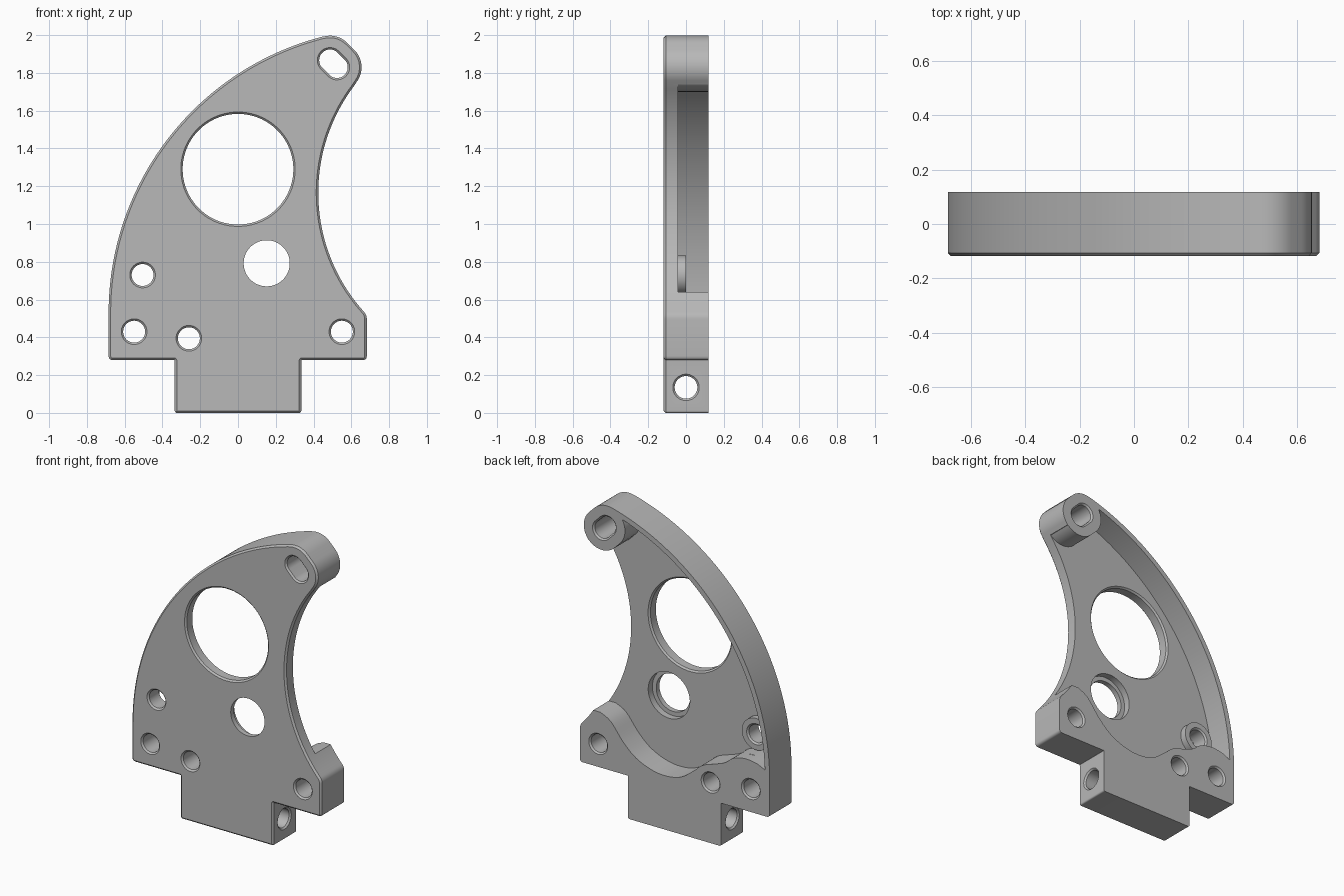
import bpy, bmesh
from math import sin, cos, pi, radians, atan2
from mathutils import Vector

if "Cube" in bpy.data.objects:
    bpy.data.objects.remove(bpy.data.objects["Cube"])

FRONT, BACK, FLOOR = -0.118, 0.118, -0.042
SLOT_A, SLOT_B = Vector((0.487, 1.867)), Vector((0.524, 1.83))
LOBE_R = 0.13
RIM_C, RIM_R = Vector((0.825, 0.53)), 1.51
HOLLOW_C, HOLLOW_R = Vector((1.365, 1.165)), 0.94

metal = bpy.data.materials.new("grey_metal")
metal.use_nodes = True
metal.diffuse_color = (0.48, 0.48, 0.48, 1)
metal.node_tree.nodes["Principled BSDF"].inputs["Base Color"].default_value = (0.48, 0.48, 0.48, 1)


def arc(c, r, a0, a1, n):
    """Points on an arc, angles in degrees."""
    angles = [radians(a0 + (a1 - a0) * i / n) for i in range(n + 1)]
    return [Vector((c[0] + r * cos(a), c[1] + r * sin(a))) for a in angles]


def rounded(prev, p, nxt, r, n=5):
    """Replace a corner by a small curve."""
    p = Vector(p)
    a = p + (Vector(prev) - p).normalized() * r
    b = p + (Vector(nxt) - p).normalized() * r
    return [a.lerp(p, i / n).lerp(p.lerp(b, i / n), i / n) for i in range(n + 1)]


def spline(pts):
    """Smooth curve through the points."""
    pts = [Vector(p) for p in pts]
    ext = [pts[0]] + pts + [pts[-1]]
    out = []
    for a, b, c, d in zip(ext, ext[1:], ext[2:], ext[3:]):
        for i in range(5):
            t = i / 5
            out.append(0.5 * (2 * b + (c - a) * t + (2 * a - 5 * b + 4 * c - d) * t * t
                              + (3 * b - a - 3 * c + d) * t ** 3))
    return out + [pts[-1]]


def loft(name, rings, place):
    """Closed solid through rings of (depth, outline)."""
    bm = bmesh.new()
    loops = [[bm.verts.new(place(d, p)) for p in ring] for d, ring in rings]
    for lo, hi in zip(loops, loops[1:]):
        for i in range(len(lo)):
            j = (i + 1) % len(lo)
            bm.faces.new((lo[i], lo[j], hi[j], hi[i]))
    bm.faces.new(loops[0])
    bm.faces.new(loops[-1])
    bmesh.ops.recalc_face_normals(bm, faces=bm.faces)
    mesh = bpy.data.meshes.new(name)
    bm.to_mesh(mesh)
    bm.free()
    mesh.materials.append(metal)
    obj = bpy.data.objects.new(name, mesh)
    bpy.context.collection.objects.link(obj)
    return obj


def along_y(d, p):
    return (p[0], d, p[1])


def along_x(d, p):
    return (d, p[0], p[1])


def capsule(a, b, r, n=32):
    """Outline around two centres; a circle when they coincide."""
    a, b = Vector(a), Vector(b)
    base = atan2(b.y - a.y, b.x - a.x) - pi / 2
    out = []
    for c, start in ((b, base), (a, base + pi)):
        for i in range(n):
            t = start + pi * (i + 0.5) / n
            out.append(c + r * Vector((cos(t), sin(t))))
    return out


def combine(body, other, operation):
    mod = body.modifiers.new(operation.lower(), 'BOOLEAN')
    mod.operation, mod.object, mod.solver = operation, other, 'EXACT'
    bpy.context.view_layer.objects.active = body
    bpy.ops.object.modifier_apply(modifier=mod.name)
    bpy.data.objects.remove(other)


def hole(body, a, b, r, near, far, place=along_y, c=0.01):
    """Through hole with a chamfer at both mouths."""
    steps = [(near - 0.05, r + c + 0.05), (near + c, r), (far - c, r), (far + 0.05, r + c + 0.05)]
    cutter = loft("hole_cutter", [(d, capsule(a, b, q)) for d, q in steps], place)
    cutter.hide_render = True
    combine(body, cutter, 'DIFFERENCE')


# Bracket outline: foot with tongue, hollow edge, slotted tip, long outer curve
corners = [(-0.685, 0.53), (-0.685, 0.28), (-0.335, 0.28), (-0.335, 0), (0.335, 0),
           (0.335, 0.28), (0.682, 0.28), (0.682, 0.518), (0.655, 0.549)]
radii = [0.022, 0.004, 0.012, 0.012, 0.004, 0.022, 0.022]
outline = []
for i, r in enumerate(radii):
    outline += rounded(corners[i], corners[i + 1], corners[i + 2], r)
outline += arc(HOLLOW_C, HOLLOW_R, 220.9, 142.7, 48)
outline += arc(SLOT_B, LOBE_R, -38, 45, 14) + arc(SLOT_A, LOBE_R, 45, 104, 10)
outline += arc(RIM_C, RIM_R, 104.6, 180, 72)

body = loft("bracket_body", [(FRONT, outline), (BACK, outline)], along_y)

# Chamfer round the front edge
bm = bmesh.new()
bm.from_mesh(body.data)
edges = [e for e in bm.edges if all(v.co.y < FRONT + 1e-4 for v in e.verts)]
bmesh.ops.bevel(bm, geom=edges, offset=0.011, segments=1, affect='EDGES', clamp_overlap=False)
bm.to_mesh(body.data)
bm.free()

# Rear pocket: thin outer rim, wavy lower wall, open on the hollow side
wave = [(0.535, 0.64), (0.46, 0.60), (0.37, 0.49), (0.277, 0.41), (0.16, 0.362), (0.05, 0.352),
        (-0.05, 0.375), (-0.14, 0.44), (-0.2, 0.49), (-0.28, 0.52), (-0.36, 0.55),
        (-0.43, 0.60), (-0.52, 0.617), (-0.6, 0.605)]
pocket = spline(wave) + arc(RIM_C, RIM_R - 0.033, 178, 107.8, 64)
pocket += arc(SLOT_A, LOBE_R, 149, 225, 12) + arc(SLOT_B, LOBE_R, 226, 315, 16)
pocket += [Vector((0.9, 1.738)), Vector((0.9, 0.64))]
cutter = loft("pocket_cutter", [(FLOOR, pocket), (BACK + 0.1, pocket)], along_y)
cutter.hide_render = True
combine(body, cutter, 'DIFFERENCE')

# Low raised boss on the pocket floor
BOSS = (-0.505, 0.73)
ring = capsule(BOSS, BOSS, 0.103)
combine(body, loft("boss", [(FLOOR - 0.02, ring), (0.0, ring)], along_y), 'UNION')

# Fixing holes, slot and large opening
for x, z in ((-0.55, 0.43), (-0.26, 0.395), (0.55, 0.43)):
    hole(body, (x, z), (x, z), 0.058, FRONT, BACK)
hole(body, BOSS, BOSS, 0.058, FRONT, 0.0)
hole(body, SLOT_A, SLOT_B, 0.057, FRONT, BACK)
hole(body, (0, 1.29), (0, 1.29), 0.293, FRONT, FLOOR)

# Counterbored hole, wide at the rear
C = (0.152, 0.792)
steps = [(FRONT - 0.05, 0.122), (-0.085, 0.122), (-0.085, 0.15), (0.05, 0.15)]
cutter = loft("counterbore_cutter", [(d, capsule(C, C, r)) for d, r in steps], along_y)
cutter.hide_render = True
combine(body, cutter, 'DIFFERENCE')

# Cross hole through the tongue
hole(body, (0, 0.135), (0, 0.135), 0.06, -0.335, 0.335, along_x)

bpy.ops.object.select_all(action='DESELECT')
body.select_set(True)
bpy.context.view_layer.objects.active = body
bpy.ops.object.shade_smooth_by_angle(angle=radians(30))
